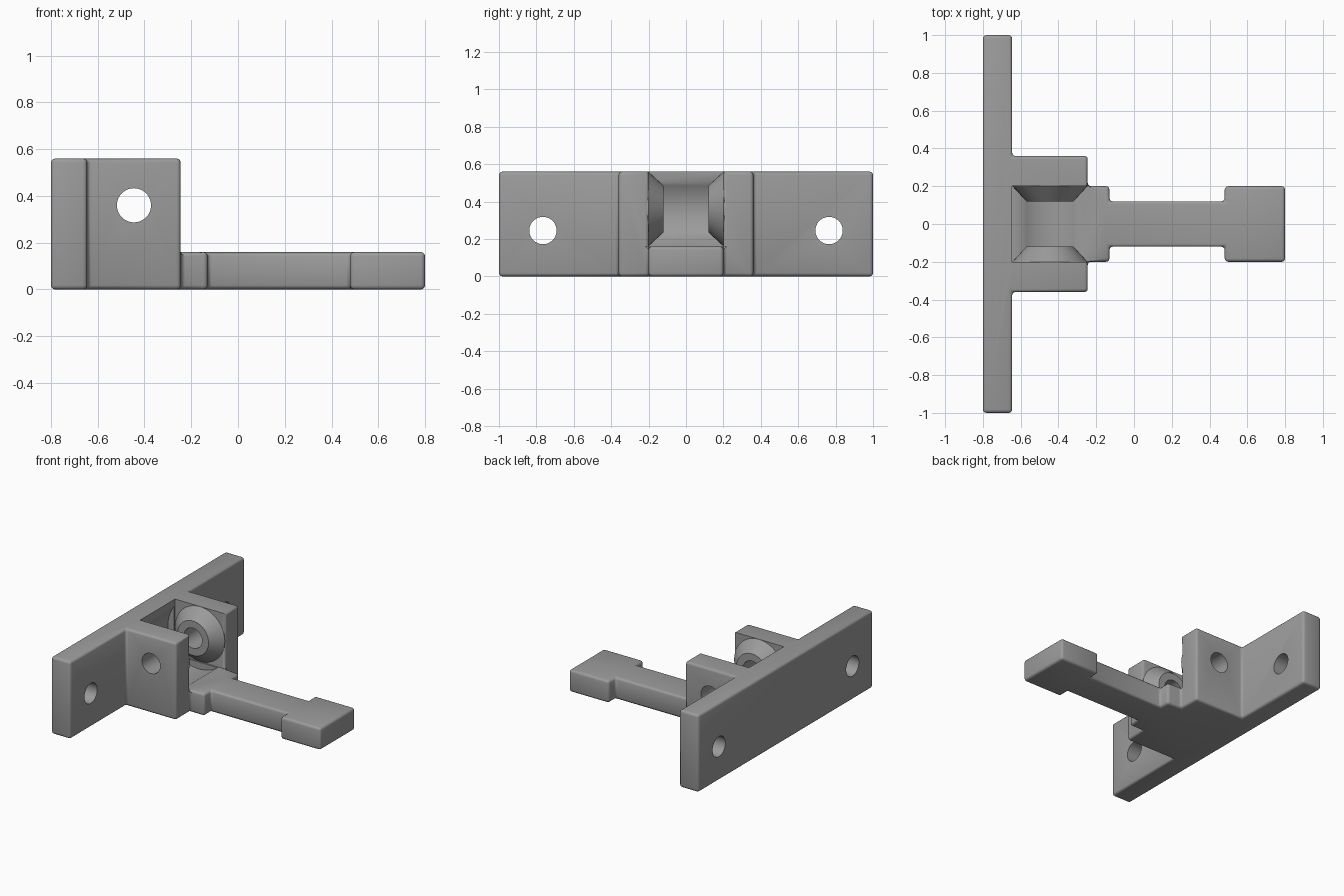
import bpy, bmesh, math
from mathutils import Matrix

if "Cube" in bpy.data.objects:
    bpy.data.objects.remove(bpy.data.objects["Cube"])

AX, AZ = -0.445, 0.36          # pivot axis, running along y
HOLE = 0.073

grey = bpy.data.materials.new("plain grey")
grey.diffuse_color = (0.33, 0.33, 0.33, 1)
grey.use_nodes = True
grey.node_tree.nodes["Principled BSDF"].inputs["Base Color"].default_value = grey.diffuse_color


def add_object(name, bm):
    mesh = bpy.data.meshes.new(name)
    bm.to_mesh(mesh)
    bm.free()
    mesh.materials.append(grey)
    ob = bpy.data.objects.new(name, mesh)
    bpy.context.collection.objects.link(ob)
    return ob


def smooth(ob, angle=35):
    bpy.ops.object.select_all(action='DESELECT')
    ob.select_set(True)
    bpy.context.view_layer.objects.active = ob
    bpy.ops.object.shade_smooth_by_angle(angle=math.radians(angle))


# Bracket body: stepped blocks merged into one clean solid
xs = [-0.8, -0.645, -0.245, -0.13, 0.48, 0.8]
ys = [-1, -0.36, -0.2, -0.12, 0.12, 0.2, 0.36, 1]
zs = [0, 0.16, 0.56]
reach = [1, 0.36, 0.2, 0.12, 0.2]       # half width of each x section


def solid(i, j, k):
    if not (0 <= i < 5 and 0 <= j < 7 and 0 <= k < 2):
        return False
    y = abs(ys[j] + ys[j + 1]) / 2
    if y > reach[i]:
        return False
    return k == 0 or i == 0 or (i == 1 and y > 0.2)


bm = bmesh.new()
grid = (xs, ys, zs)
for i in range(5):
    for j in range(7):
        for k in range(2):
            if not solid(i, j, k):
                continue
            cell = (i, j, k)
            for axis in range(3):
                for side in (0, 1):
                    n = list(cell)
                    n[axis] += 2 * side - 1
                    if solid(*n):
                        continue
                    u, v = (axis + 1) % 3, (axis + 2) % 3
                    loop = []
                    for a, b in ((0, 0), (1, 0), (1, 1), (0, 1)):
                        c = list(cell)
                        c[axis] += side
                        c[u] += a
                        c[v] += b
                        loop.append(bm.verts.new([grid[t][c[t]] for t in range(3)]))
                    bm.faces.new(loop if side else loop[::-1])
bmesh.ops.remove_doubles(bm, verts=bm.verts[:], dist=1e-4)
bmesh.ops.dissolve_limit(bm, angle_limit=0.01, verts=bm.verts[:], edges=bm.edges[:])


# Round the outer edges, keep the pivot slot crisp
def in_slot(e):
    a, b = (v.co for v in e.verts)
    inside = all(abs(p.y) < 0.201 and -0.65 < p.x < -0.24 and p.z > 0.15 for p in (a, b))
    cheek_front = abs(a.x + 0.245) < 0.01 and abs(b.x + 0.245) < 0.01 and abs(a.z - b.z) > 0.1
    return inside and not cheek_front


edges = [e for e in bm.edges if not in_slot(e)]
bmesh.ops.bevel(bm, geom=edges, offset=0.018, segments=3, profile=0.5,
                affect='EDGES', clamp_overlap=True)
bmesh.ops.recalc_face_normals(bm, faces=bm.faces[:])
body = add_object("bracket_body", bm)


# Round cutters: pivot hole, clearance groove and two mounting holes
def cut(name, radius, depth, loc, axis):
    c = bmesh.new()
    bmesh.ops.create_cone(c, cap_ends=True, segments=48, radius1=radius,
                          radius2=radius, depth=depth,
                          matrix=Matrix.Translation(loc) @ Matrix.Rotation(math.pi / 2, 4, axis))
    ob = add_object(name, c)
    ob.hide_render = True
    ob.hide_set(True)
    mod = body.modifiers.new(name, 'BOOLEAN')
    mod.operation = 'DIFFERENCE'
    mod.solver = 'EXACT'
    mod.object = ob
    return ob


cutters = [cut("pivot_hole_cutter", HOLE, 1.0, (AX, 0, AZ), 'X'),
           cut("groove_cutter", 0.25, 0.38, (AX, 0, AZ), 'X')]
for s in (-1, 1):
    cutters.append(cut("mount_hole_cutter", HOLE, 0.4, (-0.72, s * 0.765, 0.245), 'Y'))

# Apply the cuts and discard the cutters
bpy.context.view_layer.update()
deps = bpy.context.evaluated_depsgraph_get()
body_mesh = bpy.data.meshes.new_from_object(body.evaluated_get(deps))
body.modifiers.clear()
body.data = body_mesh
for c in cutters:
    bpy.data.objects.remove(c)
smooth(body)

# Conical pivot bosses facing each other inside the slot
N = 48
profile = [(HOLE, 0.22), (0.199, 0.22), (0.199, 0.2), (0.125, 0.12), (HOLE, 0.12)]
for s, side in ((-1, "front"), (1, "back")):
    bm = bmesh.new()
    rings = [[bm.verts.new((AX + r * math.cos(2 * math.pi * t / N), s * y,
                            AZ + r * math.sin(2 * math.pi * t / N)))
              for t in range(N)] for r, y in profile]
    for a in range(len(rings)):
        p, q = rings[a], rings[(a + 1) % len(rings)]
        for t in range(N):
            u = (t + 1) % N
            bm.faces.new((p[t], p[u], q[u], q[t]))
    bmesh.ops.recalc_face_normals(bm, faces=bm.faces[:])
    smooth(add_object(side + "_pivot_boss", bm))
